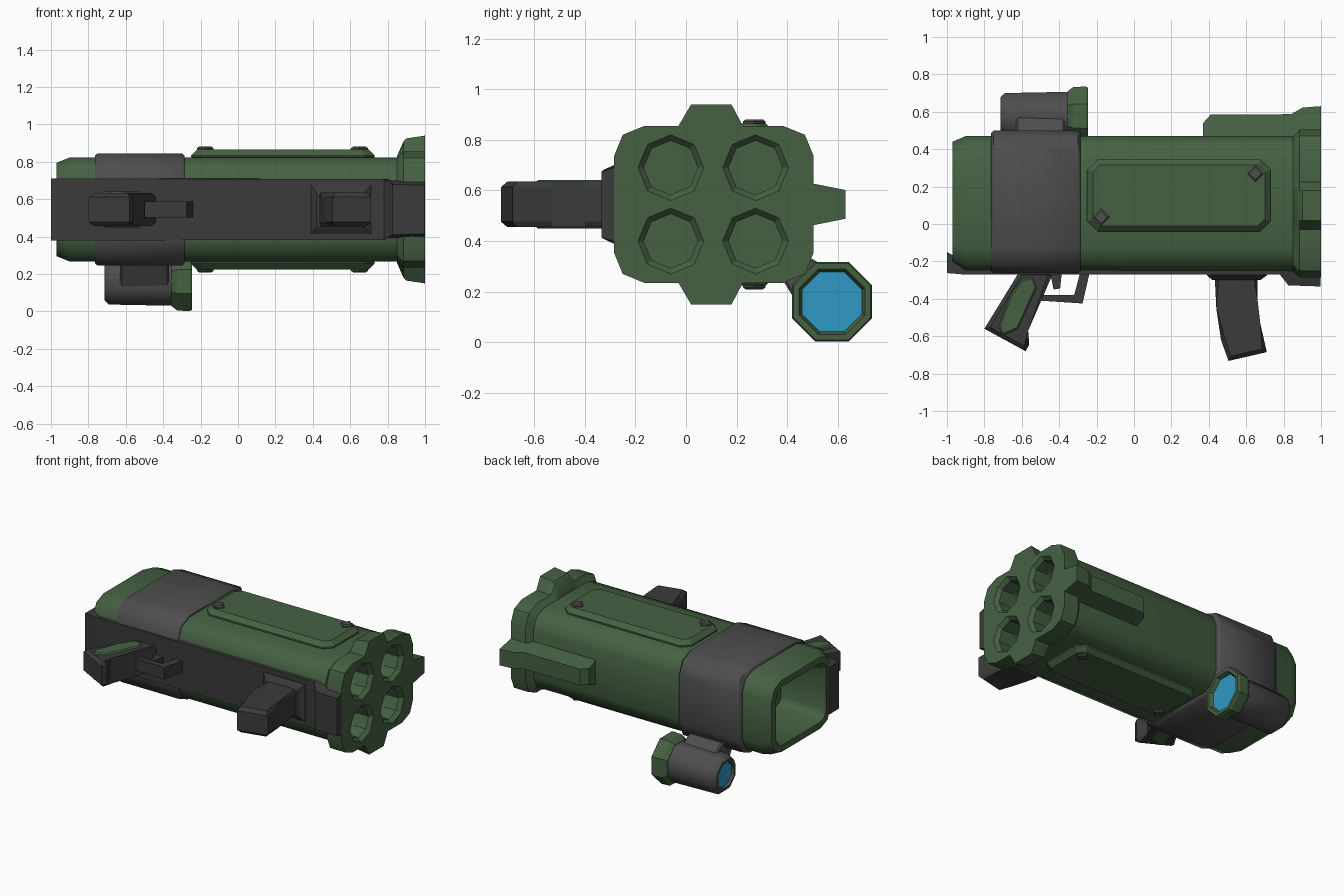
import bpy, bmesh
from math import pi, cos, sin, radians

if "Cube" in bpy.data.objects:
    bpy.data.objects.remove(bpy.data.objects["Cube"])

MID = 0.545  # z of the launcher's symmetry plane


def material(name, rgb):
    m = bpy.data.materials.new(name)
    m.diffuse_color = (*rgb, 1)
    m.use_nodes = True
    m.node_tree.nodes["Principled BSDF"].inputs["Base Color"].default_value = m.diffuse_color
    return m


GREEN = material("green_paint", (0.06, 0.12, 0.055))
DARK = material("dark_metal", (0.043, 0.043, 0.043))
GREY = material("grey_metal", (0.075, 0.075, 0.075))
LENS = material("blue_glass", (0.03, 0.32, 0.55))


def loft(name, rings, mat, caps=True, bevel=0, smooth=0):
    """Skin a list of equal-length point rings; optionally chamfer the cap rims."""
    bm = bmesh.new()
    vs = [[bm.verts.new(p) for p in r] for r in rings]
    n = len(vs[0])
    for a, b in zip(vs, vs[1:]):
        for i in range(n):
            j = (i + 1) % n
            bm.faces.new((a[i], a[j], b[j], b[i]))
    if caps:
        ends = [bm.faces.new(vs[0]), bm.faces.new(vs[-1])]
        if bevel:
            edges = list({e for f in ends for e in f.edges})
            bmesh.ops.bevel(bm, geom=edges, offset=bevel, segments=1, affect='EDGES')
    bmesh.ops.recalc_face_normals(bm, faces=bm.faces)
    me = bpy.data.meshes.new(name)
    bm.to_mesh(me)
    bm.free()
    me.materials.append(mat)
    ob = bpy.data.objects.new(name, me)
    bpy.context.collection.objects.link(ob)
    if smooth:
        bpy.ops.object.select_all(action='DESELECT')
        ob.select_set(True)
        bpy.context.view_layer.objects.active = ob
        bpy.ops.object.shade_smooth_by_angle(angle=radians(smooth))
    return ob


def prism(name, pts, z0, z1, mat, bevel=0):
    return loft(name, [[(x, y, z) for x, y in pts] for z in (z0, z1)], mat, bevel=bevel)


def rounded(x, y0, y1, h, c):
    """Rounded rectangle across x, two facets per corner, half height h."""
    k = 0.29 * c
    q = [(y1, h - c), (y1 - k, h - k), (y1 - c, h)]
    p = [(y0 + c, h), (y0 + k, h - k), (y0, h - c)]
    top = q + p
    return [(x, y, MID + z) for y, z in top] + [(x, y, MID - z) for y, z in reversed(top)]


def ngon(x, cy, cz, r, n=8, phase=pi / 8):
    return [(x, cy + r * cos(phase + 2 * pi * i / n), cz + r * sin(phase + 2 * pi * i / n))
            for i in range(n)]


# Main tube with a recessed rear opening
body = loft("main_tube", [
    rounded(-0.65, -0.12, 0.35, 0.17, 0.05),
    rounded(-0.94, -0.14, 0.37, 0.185, 0.05),
    rounded(-0.97, -0.16, 0.39, 0.205, 0.06),
    rounded(-0.97, -0.21, 0.44, 0.25, 0.11),
    rounded(-0.90, -0.25, 0.47, 0.278, 0.12),
    rounded(0.88, -0.25, 0.47, 0.278, 0.12)], GREEN)

# Grey band around the rear half
loft("rear_band", [
    rounded(-0.765, -0.24, 0.46, 0.27, 0.12),
    rounded(-0.765, -0.255, 0.485, 0.287, 0.13),
    rounded(-0.75, -0.262, 0.50, 0.30, 0.135),
    rounded(-0.30, -0.262, 0.50, 0.30, 0.135),
    rounded(-0.285, -0.255, 0.485, 0.287, 0.13),
    rounded(-0.285, -0.24, 0.46, 0.27, 0.12)], GREY, caps=False, smooth=46)


# Muzzle block with a lug on each side
def muzzle_ring(x, y0, y1, h, lug):
    pts = rounded(x, y0, y1, h, 0.12)
    bump = [(0.225, h), (0.18, lug), (0.02, lug), (-0.03, h)]
    up = [(x, y, MID + z) for y, z in bump]
    dn = [(x, y, MID - z) for y, z in reversed(bump)]
    return pts[:3] + up + pts[3:9] + dn + pts[9:]


muzzle = loft("muzzle_block", [
    muzzle_ring(0.85, -0.25, 0.47, 0.278, 0.285),
    muzzle_ring(0.885, -0.283, 0.505, 0.31, 0.365),
    muzzle_ring(0.90, -0.285, 0.505, 0.31, 0.38),
    muzzle_ring(1.0, -0.285, 0.505, 0.31, 0.395)], GREEN)

# Four barrel bores cut through muzzle and tube
cutters = []
for cy in (-0.06, 0.275):
    for dz in (-0.145, 0.145):
        cutters.append(loft("bore_cutter", [
            ngon(x, cy, MID + dz, r, 8, 0)
            for x, r in ((0.4, 0.107), (0.975, 0.107), (1.0, 0.13), (1.02, 0.148))], GREEN))
for ob in (body, muzzle):
    bpy.ops.object.select_all(action='DESELECT')
    ob.select_set(True)
    bpy.context.view_layer.objects.active = ob
    for c in cutters:
        mod = ob.modifiers.new("bore", 'BOOLEAN')
        mod.operation, mod.solver, mod.object = 'DIFFERENCE', 'EXACT', c
        bpy.ops.object.modifier_apply(modifier=mod.name)
    bpy.ops.object.shade_smooth_by_angle(angle=radians(46 if ob is body else 25))
for c in cutters:
    bpy.data.objects.remove(c)

# Top fin running back from the muzzle
loft("top_fin", [
    [(x, 0.44, MID - 0.095), (x, y, MID - 0.057), (x, y, MID + 0.057), (x, 0.44, MID + 0.095)]
    for x, y in ((0.37, 0.54), (0.41, 0.585), (0.84, 0.587), (0.90, 0.622), (0.999, 0.63))], GREEN)

# Underside rail
loft("under_rail", [
    [(x, yt, MID - wt), (x, yb, MID - wb), (x, yb, MID + wb), (x, yt, MID + wt)]
    for x, yt, yb, wt, wb in (
        (-1.0, -0.15, -0.262, 0.165, 0.165), (-0.91, -0.20, -0.27, 0.165, 0.165),
        (0.78, -0.20, -0.27, 0.165, 0.163), (0.825, -0.20, -0.328, 0.165, 0.135),
        (0.998, -0.23, -0.334, 0.165, 0.13))], DARK)

# Raised side panels with diamond screws, on both sides
x0, x1, y0, y1, c = -0.25, 0.73, -0.04, 0.345, 0.055
panel = [(x0 + c, y0), (x1 - c, y0), (x1, y0 + c), (x1, y1 - c),
         (x1 - c, y1), (x0 + c, y1), (x0, y1 - c), (x0, y0 + c)]
for s, side in ((1, "left"), (-1, "right")):
    prism(f"side_panel_{side}", panel, MID + s * 0.25, MID + s * 0.32, GREEN, 0.03)
    for i, (x, y) in enumerate(((-0.175, 0.037), (0.65, 0.27))):
        r = 0.045
        prism(f"panel_screw_{side}_{i}", [(x + r, y), (x, y + r), (x - r, y), (x, y - r)],
              MID + s * 0.30, MID + s * 0.336, GREY, 0.008)

# Rear pistol grip with green inlays
grip = [(-0.61, -0.25), (-0.80, -0.56), (-0.58, -0.68), (-0.56, -0.645),
        (-0.59, -0.57), (-0.44, -0.28), (-0.44, -0.25)]
prism("pistol_grip", grip, MID - 0.088, MID + 0.088, DARK, 0.022)
inlay = [(-0.70, -0.595), (-0.725, -0.55), (-0.665, -0.39), (-0.60, -0.295),
         (-0.54, -0.285), (-0.52, -0.34), (-0.62, -0.56)]
for s, side in ((1, "left"), (-1, "right")):
    prism(f"grip_inlay_{side}", inlay, MID + s * 0.07, MID + s * 0.096, GREEN, 0.008)

# Trigger and guard
prism("trigger_guard", [(-0.50, -0.38), (-0.32, -0.38), (-0.285, -0.25), (-0.235, -0.25),
                        (-0.275, -0.425), (-0.50, -0.41)], MID - 0.042, MID + 0.042, DARK)
prism("trigger", [(-0.46, -0.25), (-0.385, -0.25), (-0.395, -0.345), (-0.43, -0.35),
                  (-0.44, -0.30)], MID - 0.03, MID + 0.03, DARK)

# Curved front grip and its flange
front = [(0.43, -0.25), (0.44, -0.45), (0.465, -0.62), (0.505, -0.732), (0.71, -0.685),
         (0.675, -0.53), (0.66, -0.40), (0.66, -0.25)]
prism("front_grip", front, MID - 0.09, MID + 0.09, DARK, 0.022)
loft("front_grip_flange", [
    [(a, y, MID - w), (b, y, MID - w), (b, y, MID + w), (a, y, MID + w)]
    for y, a, b, w in ((-0.25, 0.39, 0.71, 0.13), (-0.275, 0.39, 0.71, 0.13),
                       (-0.30, 0.42, 0.675, 0.092))], DARK)

# Side sight: bracket, barrel, hood and lenses
SY, SZ = 0.577, 0.16


def octagon(x, half):
    return ngon(x, SY, SZ, half / cos(pi / 8))


bracket = [(0.59, 0.27), (0.50, 0.33), (0.40, 0.31), (0.38, 0.25), (0.46, 0.12)]
loft("sight_bracket", [[(x, y, z) for y, z in bracket] for x in (-0.63, -0.37)], GREY, bevel=0.01)
loft("sight_barrel", [octagon(x, r) for x, r in (
    (-0.69, 0.08), (-0.715, 0.085), (-0.715, 0.10), (-0.69, 0.123), (-0.335, 0.13))],
    GREY, smooth=46)
loft("sight_hood", [octagon(x, r) for x, r in (
    (-0.355, 0.125), (-0.355, 0.132), (-0.325, 0.155), (-0.26, 0.158), (-0.245, 0.152),
    (-0.245, 0.13), (-0.275, 0.118))], GREEN)
loft("front_lens", [octagon(-0.28, 0.117), octagon(-0.272, 0.117)], LENS)
loft("rear_lens", [octagon(-0.68, 0.081), octagon(-0.697, 0.081)], LENS)
